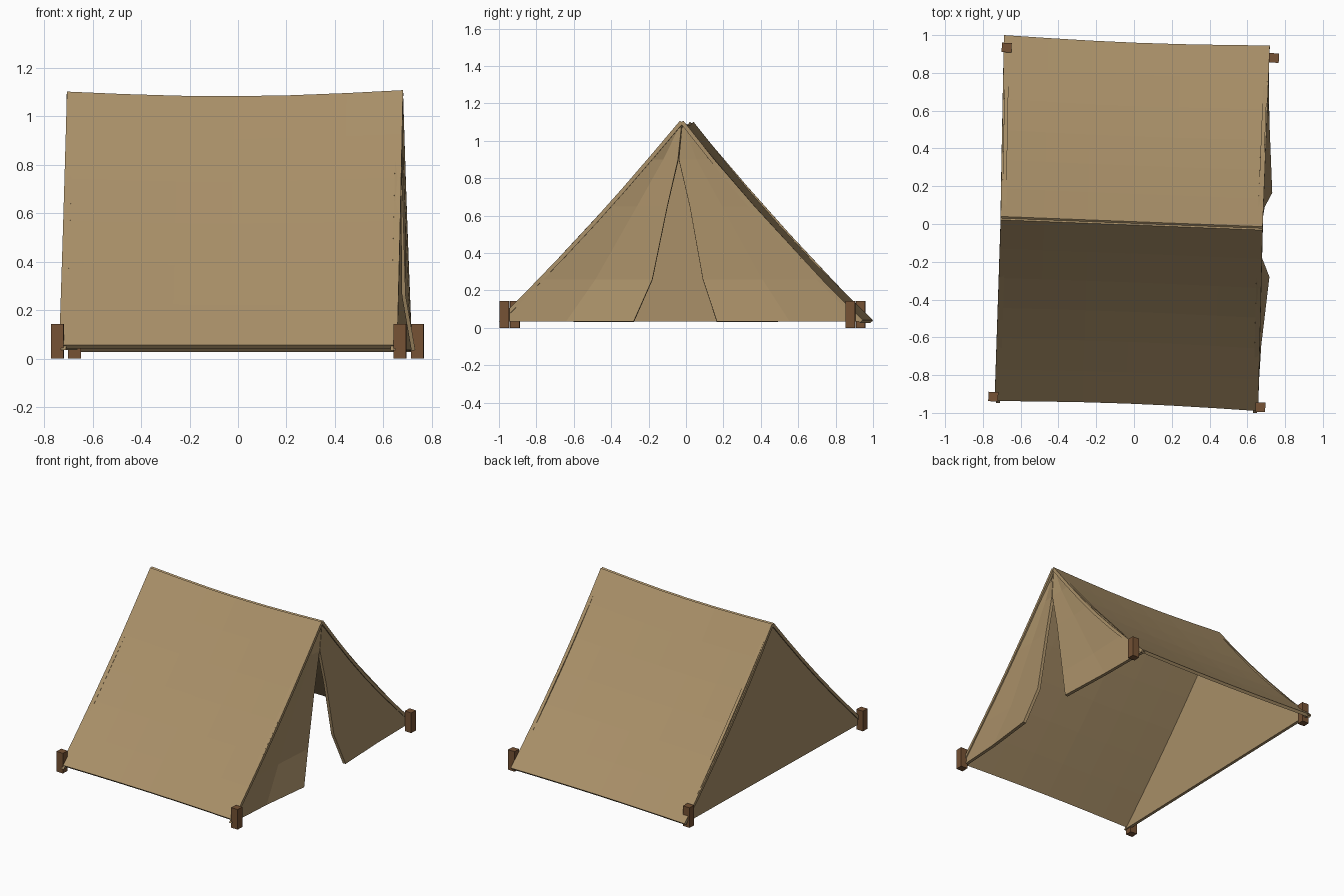
import bpy, math
from mathutils import Vector

if "Cube" in bpy.data.objects:
    bpy.data.objects.remove(bpy.data.objects["Cube"])


def material(name, color):
    m = bpy.data.materials.new(name)
    m.diffuse_color = (*color, 1)
    m.use_nodes = True
    m.node_tree.nodes["Principled BSDF"].inputs["Base Color"].default_value = m.diffuse_color
    return m


canvas = material("canvas", (0.40, 0.28, 0.14))
wood = material("wood", (0.18, 0.085, 0.035))
THICK = 0.021

# Corners of each slope: bottom left, bottom right, top right, top left
FRONT = [Vector(c) for c in ((-0.738, -0.937, 0.057), (0.657, -0.99, 0.057),
                             (0.681, -0.032, 1.108), (-0.706, 0.022, 1.102))]
BACK = [Vector(c) for c in ((0.719, 0.945, 0.042), (-0.688, 1.0, 0.042),
                            (-0.706, 0.040, 1.102), (0.681, -0.014, 1.108))]


def slope_point(c, u, v, sag):
    """Point on a slope that sags inwards, with a dipped ridge and hem."""
    p = c[0].lerp(c[1], u).lerp(c[3].lerp(c[2], u), v)
    n = (c[1] - c[0]).cross(c[3] - c[0]).normalized()
    p -= n * sag * math.sin(math.pi * max(v, 0))
    p.z -= 0.022 * math.sin(math.pi * u) * v
    p.y -= math.copysign(0.013, n.y) * math.sin(math.pi * u) * (1 - v)
    return p


def sheet(name, rows):
    """Thick cloth from a grid of points; rows run so normals face out."""
    n = len(rows[0])
    verts = [p for r in rows for p in r]
    faces = [(i * n + j, i * n + j + 1, (i + 1) * n + j + 1, (i + 1) * n + j)
             for i in range(len(rows) - 1) for j in range(n - 1)]
    me = bpy.data.meshes.new(name)
    me.from_pydata(verts, [], faces)
    me.materials.append(canvas)
    ob = bpy.data.objects.new(name, me)
    bpy.context.collection.objects.link(ob)
    mod = ob.modifiers.new("thickness", 'SOLIDIFY')
    mod.thickness = THICK
    mod.offset = -1
    return ob


# Two roof slopes
for name, c, sag in (("front_slope", FRONT, 0.018), ("back_slope", BACK, 0.030)):
    sheet(name, [[slope_point(c, i / 6, j / 6, sag) for i in range(7)] for j in range(7)])


def edge_at(c, u, z, sag):
    """Inner edge of a slope at height z, at the end u."""
    v = (z - c[0].z) / (c[3].z - c[0].z)
    p = slope_point(c, u, v, sag)
    n = (c[1] - c[0]).cross(c[3] - c[0]).normalized()
    p -= n * THICK * 0.6
    p.z = z
    return p


# Closed end wall on the left
rows = []
for z in (0.035, 0.25, 0.5, 0.75, 0.95, 1.075):
    a, b = edge_at(BACK, 1, z, 0.030), edge_at(FRONT, 0, z, 0.018)
    a.x += 0.008
    b.x += 0.008
    rows.append([a.lerp(b, t / 3) for t in range(4)])
sheet("closed_end", rows)

# Two door flaps on the right, flaring out at the hem
# height, front flap y and x, back flap y and x
OPENING = [(0.035, -0.28, 0.717, 0.165, 0.732), (0.26, -0.18, 0.678, 0.09, 0.692),
           (0.65, -0.10, 0.674, 0.02, 0.680), (0.90, -0.043, 0.672, -0.038, 0.672),
           (1.075, -0.025, 0.674, -0.022, 0.674)]
front_rows, back_rows = [], []
for z, fy, fx, by, bx in OPENING:
    a, b = edge_at(FRONT, 1, z, 0.018), edge_at(BACK, 0, z, 0.030)
    a.x -= 0.006
    b.x -= 0.006
    f, k = Vector((fx, fy, z)), Vector((bx, by, z))
    fm, km = a.lerp(f, 0.5), b.lerp(k, 0.5)
    fm.x -= 0.01
    km.x -= 0.006
    front_rows.append([a, fm, f])
    back_rows.append([k, km, b])
sheet("front_door_flap", front_rows)
sheet("back_door_flap", back_rows)

# Corner stakes
for name, x, y in (("front_left_stake", -0.745, -0.914), ("front_right_stake", 0.669, -0.97),
                   ("back_left_stake", -0.674, 0.934), ("back_right_stake", 0.741, 0.879)):
    bpy.ops.mesh.primitive_cube_add(size=1, location=(x, y, 0.0715), rotation=(0, 0, -0.04))
    s = bpy.context.object
    s.name = name
    s.scale = (0.052, 0.05, 0.143)
    s.data.materials.append(wood)
